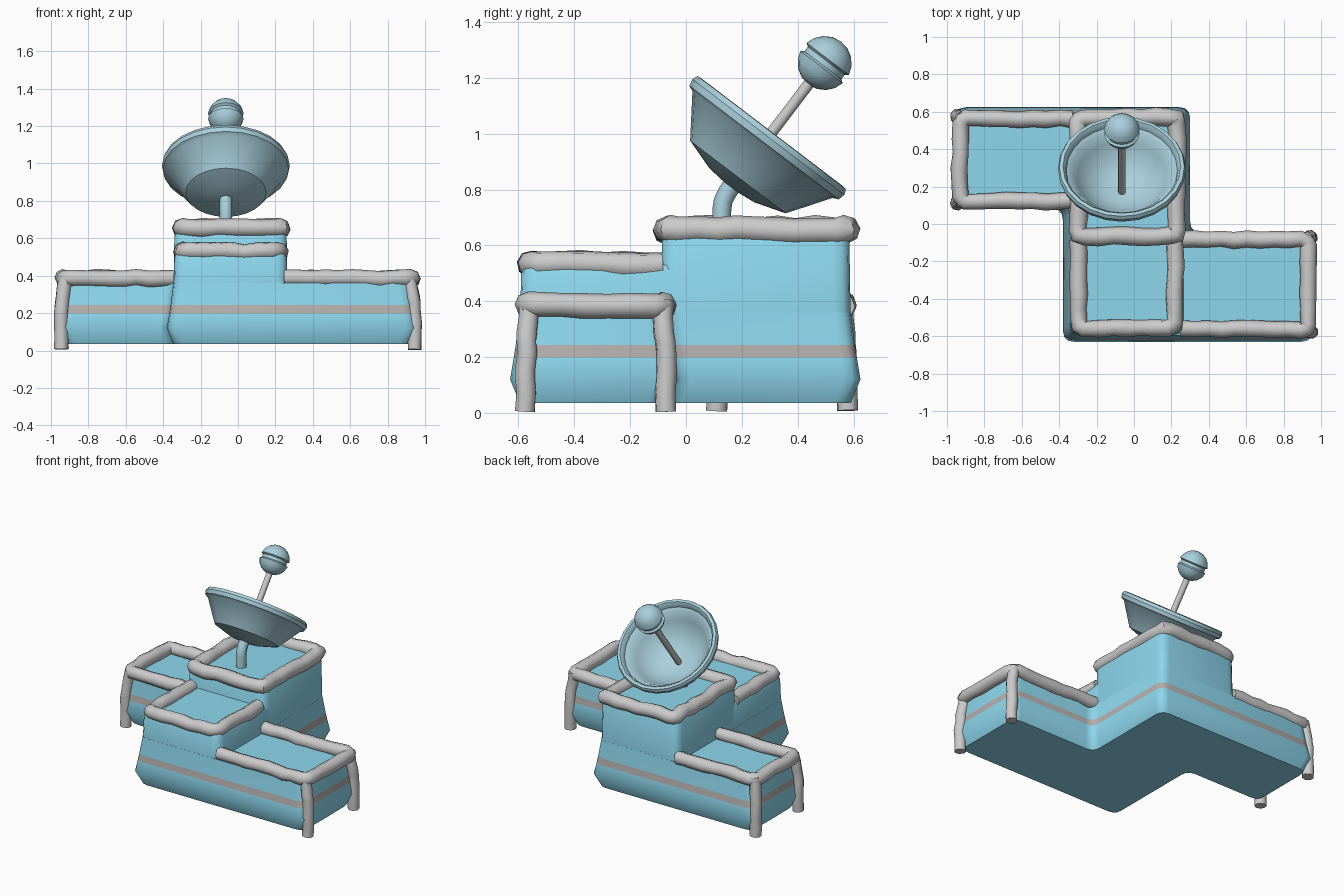
import bpy, bmesh, math, random
from mathutils import Matrix, Vector

if "Cube" in bpy.data.objects:
    bpy.data.objects.remove(bpy.data.objects["Cube"])

random.seed(4)


def material(name, rgb):
    m = bpy.data.materials.new(name)
    m.diffuse_color = (*rgb, 1)
    m.use_nodes = True
    m.node_tree.nodes["Principled BSDF"].inputs["Base Color"].default_value = m.diffuse_color
    return m


WALL = material("wall_blue", (0.27, 0.68, 0.85))
STRIPE = material("stripe_grey", (0.45, 0.43, 0.42))
DISH = material("dish_blue", (0.40, 0.63, 0.72))


def finish(ob, angle=40):
    bpy.ops.object.select_all(action='DESELECT')
    ob.select_set(True)
    bpy.context.view_layer.objects.active = ob
    bpy.ops.object.shade_smooth_by_angle(angle=math.radians(angle))


def add_mesh(name, bm, mats=(), angle=40):
    bmesh.ops.recalc_face_normals(bm, faces=bm.faces)
    me = bpy.data.meshes.new(name)
    bm.to_mesh(me)
    bm.free()
    for m in mats:
        me.materials.append(m)
    ob = bpy.data.objects.new(name, me)
    bpy.context.collection.objects.link(ob)
    finish(ob, angle)
    return ob


def outline(corners, off, r=0.06, seg=3):
    """Right-angled outline (counter-clockwise) pushed out by off, corners rounded."""
    pts, n = [], len(corners)
    for i in range(n):
        p = Vector(corners[i])
        d0 = (p - Vector(corners[i - 1])).normalized()
        d1 = (Vector(corners[(i + 1) % n]) - p).normalized()
        p = p + off * Vector((d0.y + d1.y, -d0.x - d1.x))
        a, b = p - d0 * r, p + d1 * r
        for k in range(seg + 1):
            t = k / seg
            pts.append(a * (1 - t) ** 2 + p * 2 * t * (1 - t) + b * t * t)
    return pts


def loft(name, corners, levels, mats, stripe=None):
    bm = bmesh.new()
    rings = [[bm.verts.new((p.x, p.y, z)) for p in outline(corners, o)] for z, o in levels]
    for j in range(len(rings) - 1):
        a, b = rings[j], rings[j + 1]
        for i in range(len(a)):
            k = (i + 1) % len(a)
            f = bm.faces.new((a[i], a[k], b[k], b[i]))
            f.material_index = 1 if j == stripe else 0
    bm.faces.new(rings[0])
    bm.faces.new(rings[-1])
    return add_mesh(name, bm, mats)


def lathe(name, profile, matrix, mats=(), seg=24, angle=40):
    bm = bmesh.new()
    vs = [bm.verts.new((r, 0, z)) for r, z in profile]
    es = [bm.edges.new(e) for e in zip(vs, vs[1:])]
    bmesh.ops.spin(bm, geom=vs + es, cent=(0, 0, 0), axis=(0, 0, 1),
                   angle=2 * math.pi, steps=seg)
    bmesh.ops.remove_doubles(bm, verts=bm.verts, dist=0.0005)
    ob = add_mesh(name, bm, mats, angle)
    ob.matrix_world = matrix
    return ob


def tube(name, path, radius, cyclic=False, wobble=0.0, mats=()):
    """Round tube along a path with rounded corners and hand-shaped wobble."""
    path = [Vector(p) for p in path]
    n, pts = len(path), []
    for i, p in enumerate(path):
        if not cyclic and i in (0, n - 1):
            pts.append(p)
            continue
        d0 = (path[i - 1] - p).normalized()
        d1 = (path[(i + 1) % n] - p).normalized()
        for t in (0, 0.5, 1):
            a, b = p + d0 * 0.035, p + d1 * 0.035
            pts.append(a * (1 - t) ** 2 + p * 2 * t * (1 - t) + b * t * t)
    dense = []
    for i, p in enumerate(pts):
        dense.append(p)
        if i == len(pts) - 1 and not cyclic:
            break
        q = pts[(i + 1) % len(pts)]
        steps = max(1, round((q - p).length / 0.075))
        dense += [p.lerp(q, k / steps) for k in range(1, steps)]
    cu = bpy.data.curves.new(name, 'CURVE')
    cu.dimensions = '3D'
    cu.bevel_depth, cu.bevel_resolution, cu.use_fill_caps = radius, 2, True
    sp = cu.splines.new('POLY')
    sp.points.add(len(dense) - 1)
    sp.use_cyclic_u = cyclic
    for s, p in zip(sp.points, dense):
        j = [random.uniform(-1, 1) * wobble for _ in range(3)]
        s.co = (p.x + j[0], p.y + j[1], p.z + j[2], 1)
        s.radius = 1 + random.uniform(-8, 8) * wobble
    ob = bpy.data.objects.new(name, cu)
    bpy.context.collection.objects.link(ob)
    bpy.ops.object.select_all(action='DESELECT')
    ob.select_set(True)
    bpy.context.view_layer.objects.active = ob
    bpy.ops.object.convert(target='MESH')
    ob = bpy.context.view_layer.objects.active
    for m in mats:
        ob.data.materials.append(m)
    finish(ob, 50)
    return ob


# Z-shaped lower building with a flared foot and a stripe
loft("lower_building",
     [(-0.92, 0.59), (-0.92, 0.115), (-0.345, 0.115), (-0.345, -0.595),
      (0.92, -0.595), (0.92, -0.08), (0.265, -0.08), (0.265, 0.59)],
     [(0.035, 0.0), (0.12, 0.035), (0.198, 0.022), (0.243, 0.015), (0.36, 0.0)],
     [WALL, STRIPE], stripe=2)


# Raised front and back blocks
def block(name, y0, y1, top):
    loft(name, [(-0.345, y0), (0.265, y0), (0.265, y1), (-0.345, y1)],
         [(0.33, 0.0), (top - 0.03, -0.005), (top, -0.02)], [WALL])


block("front_block", -0.595, 0.05, 0.53)
block("back_block", -0.09, 0.59, 0.65)

# Roof trims on the raised blocks
W = 0.006
tube("back_roof_trim", [(-0.3, -0.065, 0.655), (0.23, -0.065, 0.655),
                        (0.23, 0.57, 0.655), (-0.3, 0.57, 0.655)], 0.048, True, W)
tube("front_roof_trim", [(-0.3, -0.08, 0.53), (-0.3, -0.555, 0.53),
                         (0.22, -0.555, 0.53), (0.22, -0.08, 0.53)], 0.046, False, W)

# Wing trims with corner legs
for side, xi, s, ya, yb in (("left", -0.33, -1, 0.122, 0.563), ("right", 0.25, 1, -0.563, -0.083)):
    x = s * 0.93
    tube(side + "_wing_trim", [(xi, ya, 0.385), (x, ya, 0.385),
                               (x, yb, 0.385), (xi, yb, 0.385)], 0.044, False, W)
    for n, y, o in (("front", ya, -1), ("back", yb, 1)):
        tube(f"{side}_wing_{n}_leg",
             [(x - s * 0.01, y, 0.4), (x + s * 0.012, y + o * 0.008, 0.25),
              (x + s * 0.016, y + o * 0.014, 0.005)], 0.038, False, 0.004)

# Dish: tilted lathe shapes sharing one axis
TILT = (Matrix.Translation((-0.065, 0.307, 1.004))
        @ Matrix.Rotation(-math.atan2(0.605, 0.795), 4, 'X'))
lathe("dish", [(0, -0.247), (0.1, -0.237), (0.215, -0.2), (0.315, -0.055), (0.336, -0.045),
               (0.342, -0.02), (0.334, 0.0), (0.315, 0.002), (0.303, -0.012), (0.297, -0.035),
               (0.275, -0.045), (0.24, -0.1), (0.18, -0.17), (0.1, -0.21), (0, -0.225)],
      TILT, [DISH], 24, 35)
lathe("antenna_rod", [(0, -0.235), (0.02, -0.235), (0.02, 0.25), (0, 0.25)], TILT, (), 12)

# Antenna ball with a groove around the middle
R = 0.097
ball = [(R * math.cos(math.radians(a)), R * math.sin(math.radians(a)))
        for a in (-90, -70, -50, -30, -11)]
ball[0] = (0, -R)
prof = ball + [(0.083, -0.01), (0.083, 0.01)] + [(r, -z) for r, z in reversed(ball)]
lathe("antenna_ball", prof, TILT @ Matrix.Translation((0, 0, 0.313)), [DISH], 16, 35)

# Bent post holding the dish
tube("dish_post", [(-0.065, 0.128, 0.63), (-0.065, 0.128, 0.76), (-0.065, 0.165, 0.815)],
     0.034, False, 0, [DISH])
